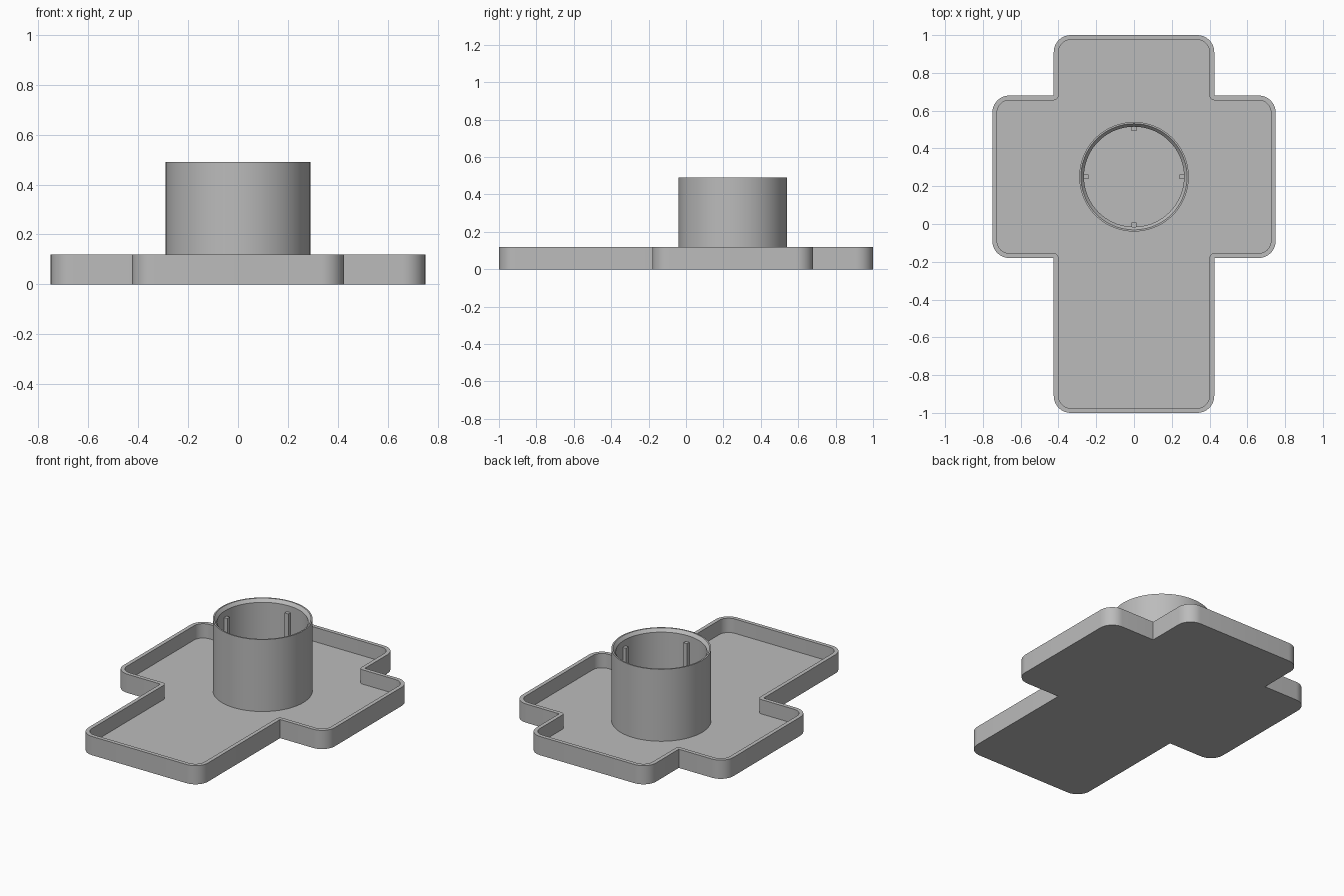
import bpy, bmesh, math
from mathutils import Vector

if "Cube" in bpy.data.objects:
    bpy.data.objects.remove(bpy.data.objects["Cube"], do_unlink=True)

FLOOR, RIM, WALL, CORNER = 0.028, 0.12, 0.025, 0.09
CENTRE_Y, TOP = 0.25, 0.49
OUTER_R, BORE_R = 0.29, 0.265

grey = bpy.data.materials.new("plain grey")
grey.use_nodes = True
grey.diffuse_color = (0.5, 0.5, 0.5, 1)
grey.node_tree.nodes["Principled BSDF"].inputs["Base Color"].default_value = grey.diffuse_color


def finish(bm, name, smooth=True):
    bmesh.ops.remove_doubles(bm, verts=bm.verts, dist=1e-5)
    bmesh.ops.recalc_face_normals(bm, faces=bm.faces)
    mesh = bpy.data.meshes.new(name)
    bm.to_mesh(mesh)
    bm.free()
    mesh.materials.append(grey)
    obj = bpy.data.objects.new(name, mesh)
    bpy.context.collection.objects.link(obj)
    if smooth:
        bpy.ops.object.select_all(action='DESELECT')
        obj.select_set(True)
        bpy.context.view_layer.objects.active = obj
        bpy.ops.object.shade_smooth_by_angle()
    return obj


def bridge(bm, a, b):
    for i in range(len(a)):
        j = (i + 1) % len(a)
        bm.faces.new((a[i], a[j], b[j], b[i]))


# Cross-shaped outline: right half with a convex flag, then its mirror
half = [(0.425, -1, True), (0.425, -0.18, False), (0.75, -0.18, True),
        (0.75, 0.68, True), (0.425, 0.68, False), (0.425, 1, True)]
corners = half + [(-x, y, c) for x, y, c in reversed(half)]


def outline(inset, steps=10):
    points, angle = [], -90
    for x, y, convex in corners:
        turn = 90 if convex else -90
        radius = CORNER if convex else 0
        normals = [Vector((math.cos(math.radians(angle + turn * i / steps)),
                           math.sin(math.radians(angle + turn * i / steps))))
                   for i in range(steps + 1)]
        centre = Vector((x, y)) - radius * (normals[0] + normals[-1])
        points += [centre + n * (radius - inset) for n in normals]
        angle += turn
    return points


# Open tray with a thin raised wall
bm = bmesh.new()
loops = [[bm.verts.new((p.x, p.y, z)) for p in outline(inset)]
         for inset, z in ((0, 0), (0, RIM), (WALL, RIM), (WALL, FLOOR))]
for lower, upper in zip(loops, loops[1:]):
    bridge(bm, lower, upper)
bm.faces.new(loops[0])
bm.faces.new(loops[-1])
finish(bm, "tray")

# Hollow round tower with a chamfered mouth
bm = bmesh.new()
profile = [(OUTER_R, FLOOR), (OUTER_R, TOP), (0.281, TOP),
           (BORE_R, TOP - 0.02), (BORE_R, FLOOR)]
SIDES = 72
rings = [[bm.verts.new((r * math.cos(math.tau * i / SIDES),
                        CENTRE_Y + r * math.sin(math.tau * i / SIDES), z))
          for i in range(SIDES)] for r, z in profile]
for lower, upper in zip(rings, rings[1:]):
    bridge(bm, lower, upper)
finish(bm, "tower")

# Four slim posts against the tower's inner wall
POST, POST_TOP = 0.026, 0.43
for name, dx, dy in (("left", 1, 0), ("right", -1, 0), ("back", 0, 1), ("front", 0, -1)):
    bm = bmesh.new()
    bmesh.ops.create_cube(bm, size=1)
    bmesh.ops.scale(bm, vec=(POST, POST, POST_TOP - FLOOR), verts=bm.verts)
    reach = BORE_R - POST / 2 + 0.003
    bmesh.ops.translate(bm, verts=bm.verts,
                        vec=(dx * reach, CENTRE_Y + dy * reach, (POST_TOP + FLOOR) / 2))
    finish(bm, name + "_post", smooth=False)
